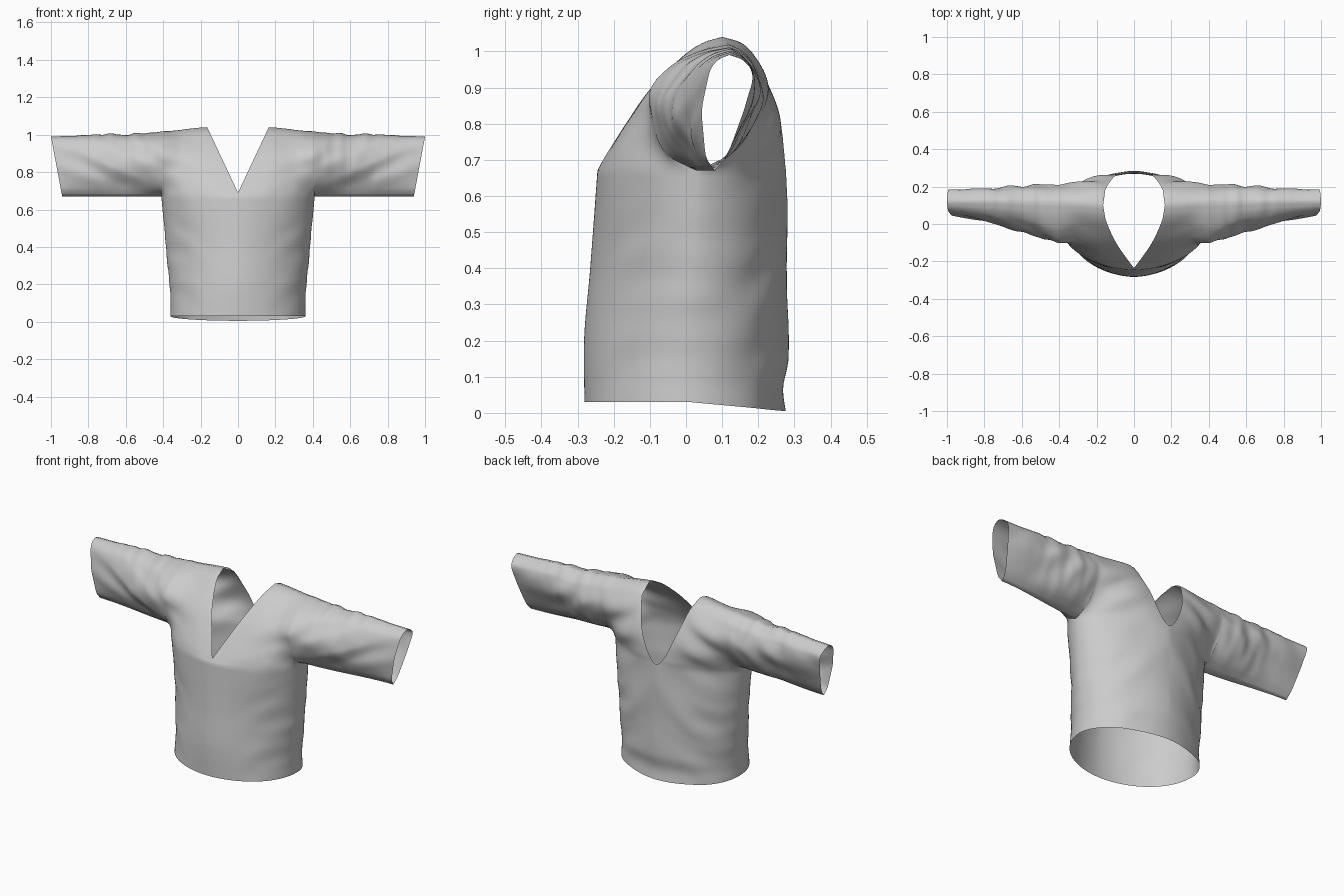
import bpy, bmesh, math
from mathutils import Vector, noise

if "Cube" in bpy.data.objects:
    bpy.data.objects.remove(bpy.data.objects["Cube"])

ARM, NECK, PIT = 0.41, 0.165, 0.67      # armhole x, neck edge x, armpit height

# Depth (y) of the cloth over the shoulder at a few x stations and height fractions
XS = [0, 0.165, 0.3, 0.41, 0.55, 0.75, 1.0]
TS = [0, 0.12, 0.35, 0.6, 0.85, 0.96, 1]
FRONT = [[-.222, -.168, -.10, -.01, .05, .10], [-.205, -.160, -.10, -.01, .05, .10],
         [-.150, -.125, -.08, .0, .06, .11], [-.05, -.09, -.10, -.03, .05, .12],
         [.0, -.045, -.055, .0, .06, .12], [.03, .0, .01, .04, .08, .125],
         [.055, .045, .05, .065, .09, .12]]
BACK = [[.28, .262, .228, .175, .14, .10], [.258, .258, .238, .19, .15, .10],
        [.195, .222, .222, .185, .15, .11], [.12, .18, .205, .185, .15, .12],
        [.12, .18, .205, .185, .15, .12], [.11, .155, .19, .18, .15, .125],
        [.11, .14, .17, .185, .155, .12]]


def spline(xs, ys, x):
    """Smooth curve through a few points."""
    n = len(xs)
    i = max(k for k in range(n - 1) if k == 0 or xs[k] <= x)

    def slope(k):
        a, b = max(k - 1, 0), min(k + 1, n - 1)
        return (ys[b] - ys[a]) / (xs[b] - xs[a])
    h = xs[i + 1] - xs[i]
    u = (x - xs[i]) / h
    return ((2*u**3 - 3*u*u + 1) * ys[i] + (u**3 - 2*u*u + u) * h * slope(i)
            + (3*u*u - 2*u**3) * ys[i + 1] + (u**3 - u*u) * h * slope(i + 1))


def ramp(x, a, b):
    u = min(max((x - a) / (b - a), 0), 1)
    return u * u * (3 - 2 * u)


def top_z(x):
    z = spline([0, .165, .3, .41, .6, 1], [1.04, 1.04, 1.027, 1.012, 1.003, .99], x)
    bumps = ramp(x, .25, .4) * (1 - ramp(x, .65, .95))
    return z + .014 * bumps * noise.noise(Vector((x * 18, 3.3, 0)))


def fold(x, z, side):
    """Soft diagonal creases, strongest around the sleeves and the back."""
    if side < 0:
        amt = ramp(x, .12, .36)
        p = Vector((x * 2, (z - .42 * x) * 11, 1.7))
    else:
        amt = .25 + .75 * ramp(x, .05, .3)
        p = Vector((x * 4, (z + .55 * x) * 8, 8.2))
    fine = noise.noise(Vector((x * 14, z * 9, side * 5))) * ramp(x, .33, .45) * (1 - ramp(x, .6, .9))
    return amt * (.022 * noise.noise(p) + .013 * fine) * (1 - .6 * ramp(x, .75, 1))


def body_section(s, z, side):
    """Point on the torso below the armpit; s is the angle from centre to side seam."""
    w = spline([0, .08, .2, .4, .67], [.36, .36, .366, .385, ARM], z)
    w += .008 * noise.noise(Vector((0, z * 11, 4))) * ramp(PIT - z, 0, .1)
    low = ramp(PIT - z, 0, PIT)
    cy = .03 - .02 * low
    if side < 0:
        edge = spline([0, .2, .4, .67], [-.28, -.282, -.265, -.245], z)
        p = spline([0, .2, .4, .67], [2, 1.82, 1.75, 1.95], z)
    else:
        edge = spline([0, .07, .15, .4, .67], [.276, .268, .282, .28, .28], z)
        p = 1.75 + .25 * low
    sn = math.sin(s)
    y = cy + (edge - cy) * max(1 - sn ** p, 0) ** (1 / p)
    return w * sn, y + fold(w * sn, z, side) * max(math.cos(s), 0)


def upper_section(x, t, side):
    """Point on yoke or sleeve; t runs from armpit level to the shoulder ridge."""
    table = FRONT if side < 0 else BACK
    c = math.sqrt(max(1 - (x / ARM) ** 2, 0))
    if x < ARM:
        base = body_section(math.asin(x / ARM), PIT, side)[1] - fold(x, PIT, side) * c
    else:
        base = .03 + .05 * ramp(x, ARM, 1)
    ys = [base] + [spline(XS, [r[k] for r in table], x) for k in range(6)]
    z = PIT + t * (top_z(x) - PIT)
    y = spline(TS, ys, t) + fold(x, z, side) * (c * (1 - t) + .9 * math.sin(math.pi * t))
    lean = .06 * (1 - t) * max(0, (x - ARM) / (1 - ARM))
    return Vector((x - lean, y, z))


def neck_limit(x, side):
    """Height fraction where the neckline cuts the panel."""
    if x >= NECK - 1e-6:
        return 1
    if side < 0:
        return .055 + .945 * x / NECK
    return .06 * x / NECK + .005 + .935 * (x / NECK) ** 1.75


def upper_column(x, side, rows=30):
    out = []
    for j in range(rows + 1):
        u = j / rows
        t = .4 * u + .6 * math.sin(u * math.pi / 2)
        out.append(upper_section(x, t * neck_limit(x, side), side))
    return out


def body_column(s, side, rows=34):
    hem = .03 - (.025 * math.cos(s) if side > 0 else 0)
    out = []
    for k in range(rows):
        z = hem + (PIT - hem) * k / rows
        x, y = body_section(s, z, side)
        out.append(Vector((x, y, z)))
    return out + upper_column(min(ARM * math.sin(s), ARM), side)


def cloth(name, front, back):
    """Join a front and a back panel at their shared seams, then mirror."""
    bm = bmesh.new()
    for cols, flip in ((front, False), (back, True)):
        g = [[bm.verts.new(p) for p in c] for c in cols]
        for a, b in zip(g, g[1:]):
            for j in range(len(a) - 1):
                q = [a[j], b[j], b[j + 1], a[j + 1]]
                bm.faces.new(q[::-1] if flip else q)
    bmesh.ops.remove_doubles(bm, verts=bm.verts, dist=.0004)
    for f in bm.faces:
        f.smooth = True
    me = bpy.data.meshes.new(name)
    bm.to_mesh(me)
    bm.free()
    ob = bpy.data.objects.new(name, me)
    bpy.context.collection.objects.link(ob)
    m = ob.modifiers.new("mirror", 'MIRROR')
    m.use_clip = True
    m.merge_threshold = .0005


# Torso with front and back V neckline
s0 = math.asin(NECK / ARM)
angles = [s0 * i / 14 for i in range(15)] + [s0 + (math.pi / 2 - s0) * i / 24 for i in range(1, 25)]
cloth("shirt_body", *[[body_column(s, side) for s in angles] for side in (-1, 1)])

# Short wide sleeves
xs = [ARM + (1 - ARM) * i / 44 for i in range(45)]
cloth("sleeves", *[[upper_column(x, side) for x in xs] for side in (-1, 1)])
